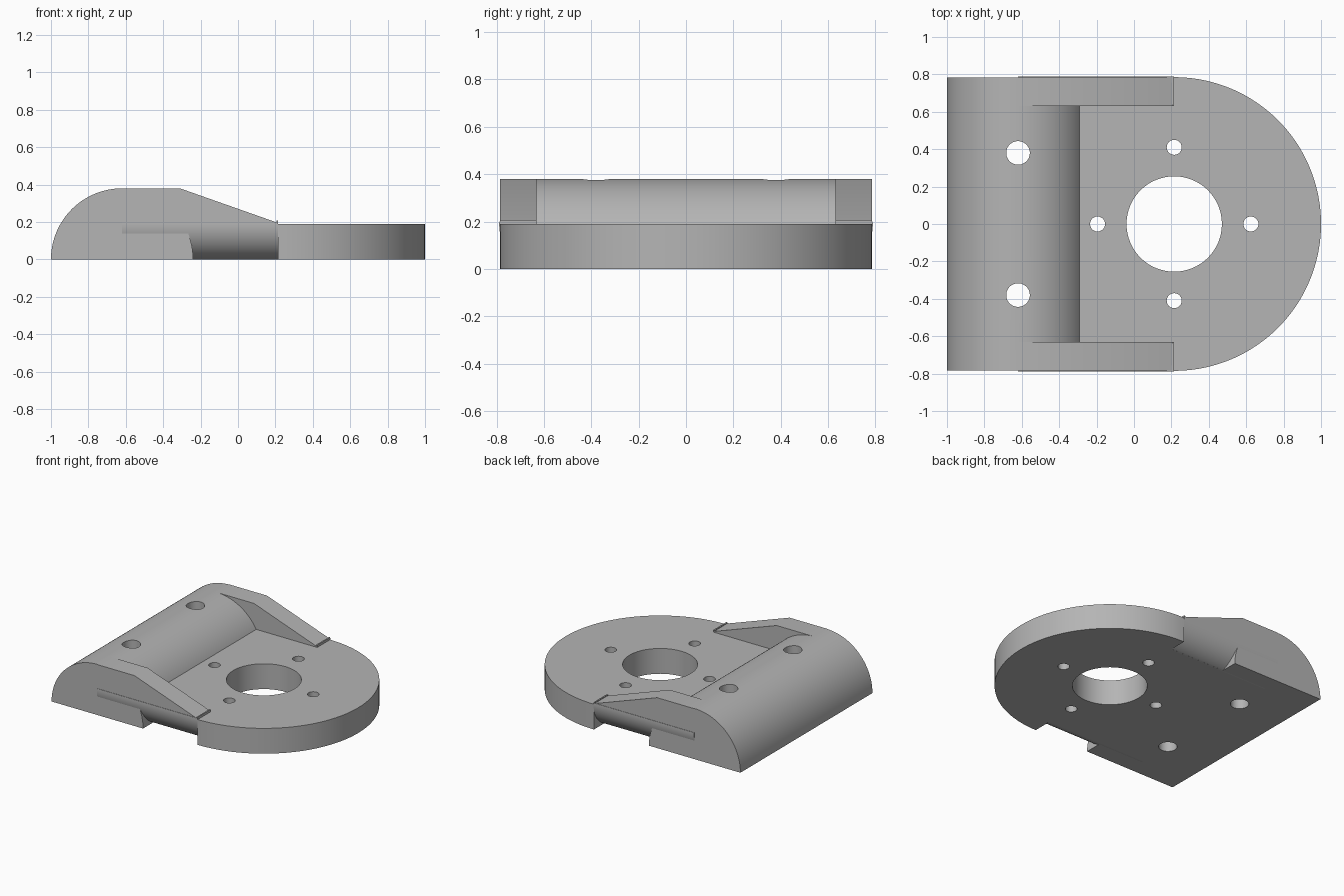
import bpy, bmesh, math
from mathutils import Vector

cube = bpy.data.objects.get("Cube")
if cube:
    bpy.data.objects.remove(cube, do_unlink=True)

grey = bpy.data.materials.new("plain grey")
grey.use_nodes = True
COLOUR = (0.46, 0.46, 0.46, 1)
grey.diffuse_color = COLOUR
grey.node_tree.nodes["Principled BSDF"].inputs["Base Color"].default_value = COLOUR

R_BAR, BAR_X = 0.38, -0.62
HUB_X, R_DISC, PLATE_H = 0.215, 0.785, 0.19


def arc(cx, cy, r, a0, a1, n):
    """Points along an arc, angles in degrees."""
    angles = [math.radians(a0 + (a1 - a0) * i / n) for i in range(n + 1)]
    return [(cx + r * math.cos(a), cy + r * math.sin(a)) for a in angles]


def extrude(name, profile, place, direction):
    """Prism from a 2D profile; place maps (u, v) to 3D."""
    bm = bmesh.new()
    face = bm.faces.new([bm.verts.new(place(u, v)) for u, v in profile])
    res = bmesh.ops.extrude_face_region(bm, geom=[face])
    moved = [g for g in res["geom"] if isinstance(g, bmesh.types.BMVert)]
    bmesh.ops.translate(bm, verts=moved, vec=Vector(direction))
    bmesh.ops.recalc_face_normals(bm, faces=bm.faces)
    mesh = bpy.data.meshes.new(name)
    bm.to_mesh(mesh)
    bm.free()
    obj = bpy.data.objects.new(name, mesh)
    bpy.context.collection.objects.link(obj)
    mesh.materials.append(grey)
    return obj


def select(obj):
    bpy.ops.object.select_all(action="DESELECT")
    obj.select_set(True)
    bpy.context.view_layer.objects.active = obj


def drill(obj, holes):
    """Cut vertical round holes given as (x, y, radius)."""
    for x, y, r in holes:
        bpy.ops.mesh.primitive_cylinder_add(vertices=64, radius=r, depth=2, location=(x, y, 0))
        cutter = bpy.context.object
        cutter.hide_render = True
        select(obj)
        mod = obj.modifiers.new("hole", "BOOLEAN")
        mod.operation = "DIFFERENCE"
        mod.solver = "EXACT"
        mod.object = cutter
        bpy.ops.object.modifier_apply(modifier=mod.name)
        bpy.data.objects.remove(cutter, do_unlink=True)


# Round-ended base plate, narrowed between the disc and the bar
outline = arc(HUB_X, 0, R_DISC, -90, 90, 96)
outline += [(HUB_X, 0.655), (-0.3, 0.655), (-0.3, -0.655), (HUB_X, -0.655)]
plate = extrude("base_plate", outline, lambda u, v: (u, v, 0), (0, 0, PLATE_H))
bolts = [(HUB_X + 0.41 * dx, 0.41 * dy, 0.04) for dx, dy in ((1, 0), (-1, 0), (0, 1), (0, -1))]
drill(plate, [(HUB_X, 0, 0.255)] + bolts)

# Half-round bar with two mounting holes
bar = extrude("half_round_bar", arc(BAR_X, 0, R_BAR, 0, 180, 96),
              lambda u, v: (u, -0.783, v), (0, 1.566, 0))
drill(bar, [(BAR_X, s * 0.38, 0.063) for s in (-1, 1)])

parts = [plate, bar]
for label, s in (("front", -1), ("back", 1)):
    # Sloping side wall
    wall = [(BAR_X, 0.155), (BAR_X, R_BAR), (-0.31, R_BAR), (HUB_X, 0.195), (HUB_X, 0.155)]
    parts.append(extrude(label + "_side_wall", wall,
                         lambda u, v: (u, s * 0.632, v), (0, s * 0.154, 0)))
    # Thin raised lip at the foot of the wall
    lip = [(0.205, 0.16), (0.205, 0.207), (HUB_X, 0.207), (HUB_X, 0.16)]
    parts.append(extrude(label + "_wall_lip", lip,
                         lambda u, v: (u, s * 0.632, v), (0, s * 0.154, 0)))
    # Rounded rail beneath the wall, tucked into the side notch
    rail = [(0.64, 0)] + arc(0.592, 0.187, 0.197, -71.7, 4, 24) + [(0.64, 0.2)]
    parts.append(extrude(label + "_round_rail", rail,
                         lambda u, v: (BAR_X, s * u, v), (HUB_X - BAR_X, 0, 0)))

for obj in parts:
    select(obj)
    bpy.ops.object.shade_smooth_by_angle(angle=math.radians(30))
